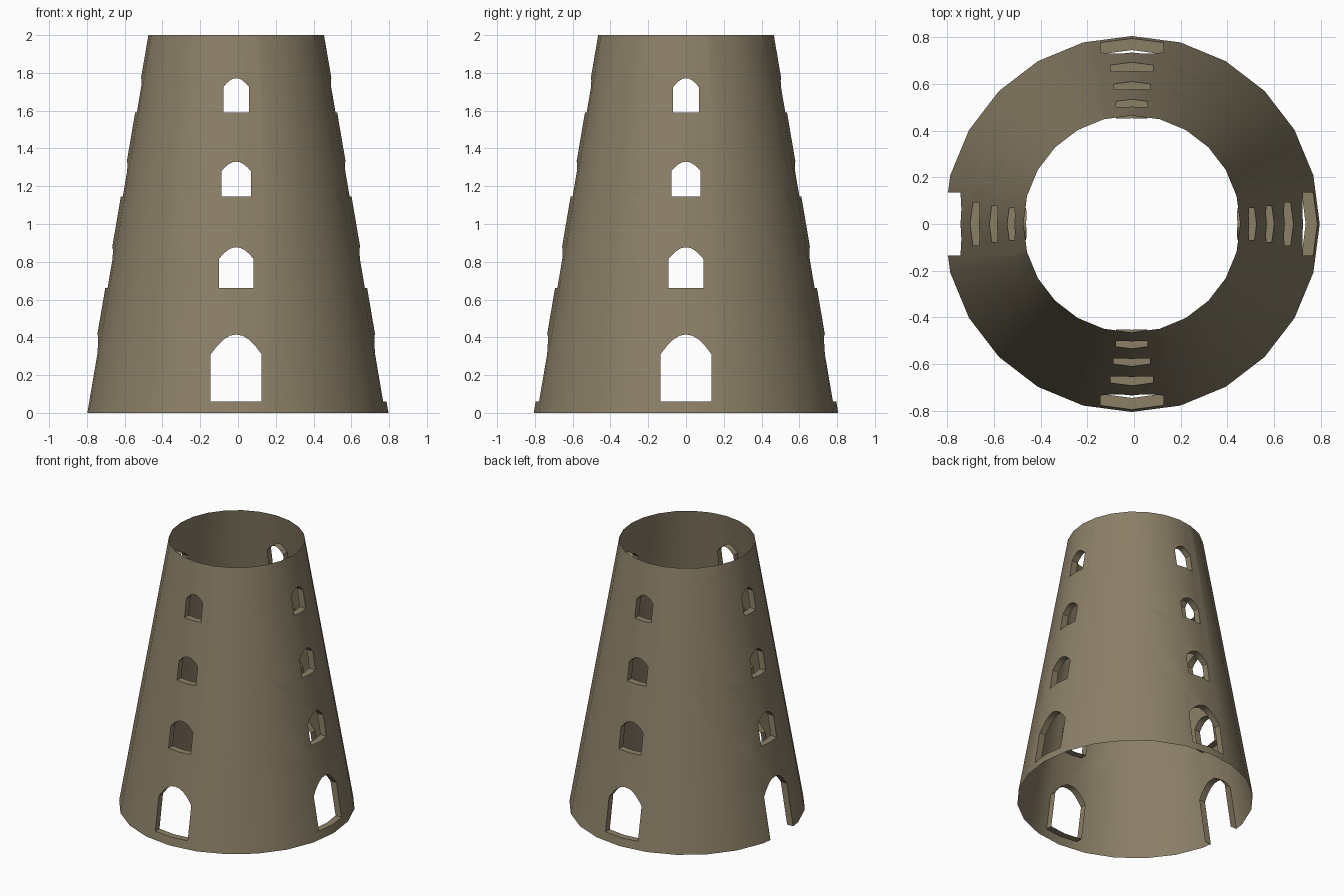
import bpy, bmesh, math
from mathutils import Vector

cube = bpy.data.objects.get("Cube")
if cube:
    bpy.data.objects.remove(cube, do_unlink=True)

BASE_R, TOP_R, HEIGHT, SIDES = 0.806, 0.465, 2.0, 24
REVEAL = 0.05
# half width, sill, spring line and apex of each opening, bottom up
OPENINGS = [(0.135, 0.06, 0.31, 0.415),
            (0.092, 0.66, 0.815, 0.877),
            (0.078, 1.145, 1.28, 1.33),
            (0.068, 1.59, 1.725, 1.772)]
ARCH = [(1, 0), (0.75, 0.42), (0.5, 0.74), (0.25, 0.94), (0, 1)]

bm = bmesh.new()

# Tapered wall, open at both ends
rings = []
for r, z in ((BASE_R, 0), (TOP_R, HEIGHT)):
    angles = [math.tau * i / SIDES for i in range(SIDES)]
    rings.append([bm.verts.new((r * math.cos(a), r * math.sin(a), z)) for a in angles])
for i in range(SIDES):
    j = (i + 1) % SIDES
    bm.faces.new((rings[0][i], rings[0][j], rings[1][j], rings[1][i]))


def outline_planes(out, half, sill, spring, apex):
    """Planes bounding an arched opening, as point and outward normal."""
    side = Vector((-out.y, out.x, 0))
    up = Vector((0, 0, 1))
    planes = [] if sill is None else [(up * sill, -up)]
    for s in (1, -1):
        planes.append((side * s * half, side * s))
        pts = [(half * u, spring + (apex - spring) * v) for u, v in ARCH]
        for (u0, v0), (u1, v1) in zip(pts, pts[1:]):
            normal = side * s * (v1 - v0) + up * (u0 - u1)
            planes.append((side * s * u0 + up * v0, normal.normalized()))
    return planes


def cut_opening(out, half, sill, spring, apex):
    """Cut one opening and line its edge with a reveal."""
    inside = [f for f in bm.faces if f.calc_center_median().normalized().dot(out) > 0.1
              and f.calc_center_median().xy.normalized().dot(out.xy) > 0.8]
    for point, normal in outline_planes(out, half, sill, spring, apex):
        geom = set(inside)
        for f in inside:
            geom.update(f.edges, f.verts)
        cut = bmesh.ops.bisect_plane(bm, geom=list(geom), dist=1e-5,
                                     plane_co=point, plane_no=normal)
        faces = set(g for g in cut["geom"] if isinstance(g, bmesh.types.BMFace))
        faces.update(f for f in inside if f.is_valid)
        inside = [f for f in faces if (f.calc_center_median() - point).dot(normal) < 0]
    hole = set(inside)
    rim = {e for f in hole for e in f.edges if any(l not in hole for l in e.link_faces)}
    bmesh.ops.delete(bm, geom=inside, context="FACES")
    lining = bmesh.ops.extrude_edge_only(bm, edges=[e for e in rim if e.is_valid])
    verts = [g for g in lining["geom"] if isinstance(g, bmesh.types.BMVert)]
    bmesh.ops.translate(bm, verts=verts, vec=-out * REVEAL)


# Four columns of openings; the door on -x runs down to the ground
for out in (Vector((1, 0, 0)), Vector((0, 1, 0)), Vector((-1, 0, 0)), Vector((0, -1, 0))):
    for level, (half, sill, spring, apex) in enumerate(OPENINGS):
        open_door = level == 0 and out.x < -0.5
        cut_opening(out, half, None if open_door else sill, spring, apex)

# Centre the footprint, which the open door shortens on one side
bmesh.ops.translate(bm, verts=bm.verts, vec=(-0.0095, 0, 0))
mesh = bpy.data.meshes.new("tower_wall")
bm.to_mesh(mesh)
bm.free()

stone = bpy.data.materials.new("tan_stone")
stone.use_nodes = True
colour = (0.26, 0.215, 0.137, 1)
stone.diffuse_color = colour
stone.node_tree.nodes["Principled BSDF"].inputs["Base Color"].default_value = colour
mesh.materials.append(stone)

tower = bpy.data.objects.new("tower_wall", mesh)
bpy.context.collection.objects.link(tower)
bpy.context.view_layer.objects.active = tower
tower.select_set(True)
bpy.ops.object.shade_smooth_by_angle(angle=math.radians(35))
